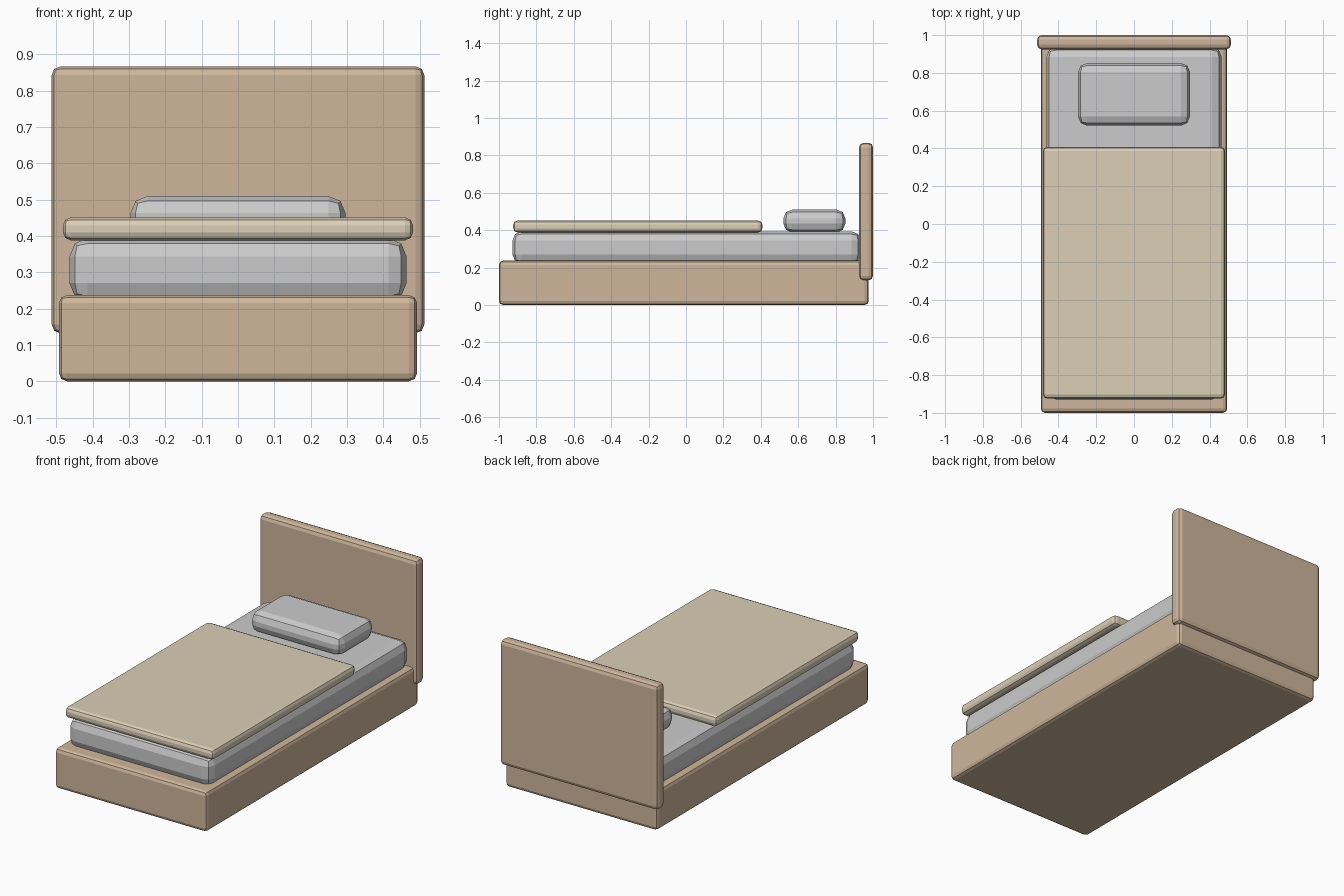
import bpy
import bmesh
from mathutils import Vector

if "Cube" in bpy.data.objects:
    bpy.data.objects.remove(bpy.data.objects["Cube"])


def material(name, colour):
    mat = bpy.data.materials.new(name)
    mat.diffuse_color = (*colour, 1)
    mat.use_nodes = True
    mat.node_tree.nodes["Principled BSDF"].inputs["Base Color"].default_value = mat.diffuse_color
    return mat


def rounded_box(name, lo, hi, radius, mat=None):
    """Box between two corners, all edges rounded with two flat steps."""
    lo, hi = Vector(lo), Vector(hi)
    bm = bmesh.new()
    bmesh.ops.create_cube(bm, size=1)
    bmesh.ops.scale(bm, vec=hi - lo, verts=bm.verts)
    mesh = bpy.data.meshes.new(name)
    bm.to_mesh(mesh)
    bm.free()
    obj = bpy.data.objects.new(name, mesh)
    obj.location = (lo + hi) / 2
    bpy.context.collection.objects.link(obj)
    bevel = obj.modifiers.new("rounding", 'BEVEL')
    bevel.width = radius
    bevel.segments = 2
    if mat:
        mesh.materials.append(mat)
    return obj


wood = material("wood", (0.62, 0.47, 0.33))
cloth = material("blanket_cloth", (0.71, 0.62, 0.47))
white = material("mattress_white", (0.72, 0.72, 0.71))

# Wooden frame
rounded_box("bed_base", (-0.493, -1.0, 0), (0.493, 0.977, 0.237), 0.022, wood)
rounded_box("headboard", (-0.513, 0.925, 0.132), (0.513, 1.0, 0.867), 0.024, wood)

# Bedding
rounded_box("mattress", (-0.464, -0.928, 0.22), (0.464, 0.935, 0.394), 0.05, white)
rounded_box("blanket", (-0.482, -0.924, 0.388), (0.482, 0.408, 0.451), 0.022, cloth)
rounded_box("pillow", (-0.296, 0.521, 0.388), (0.296, 0.852, 0.51), 0.047)
